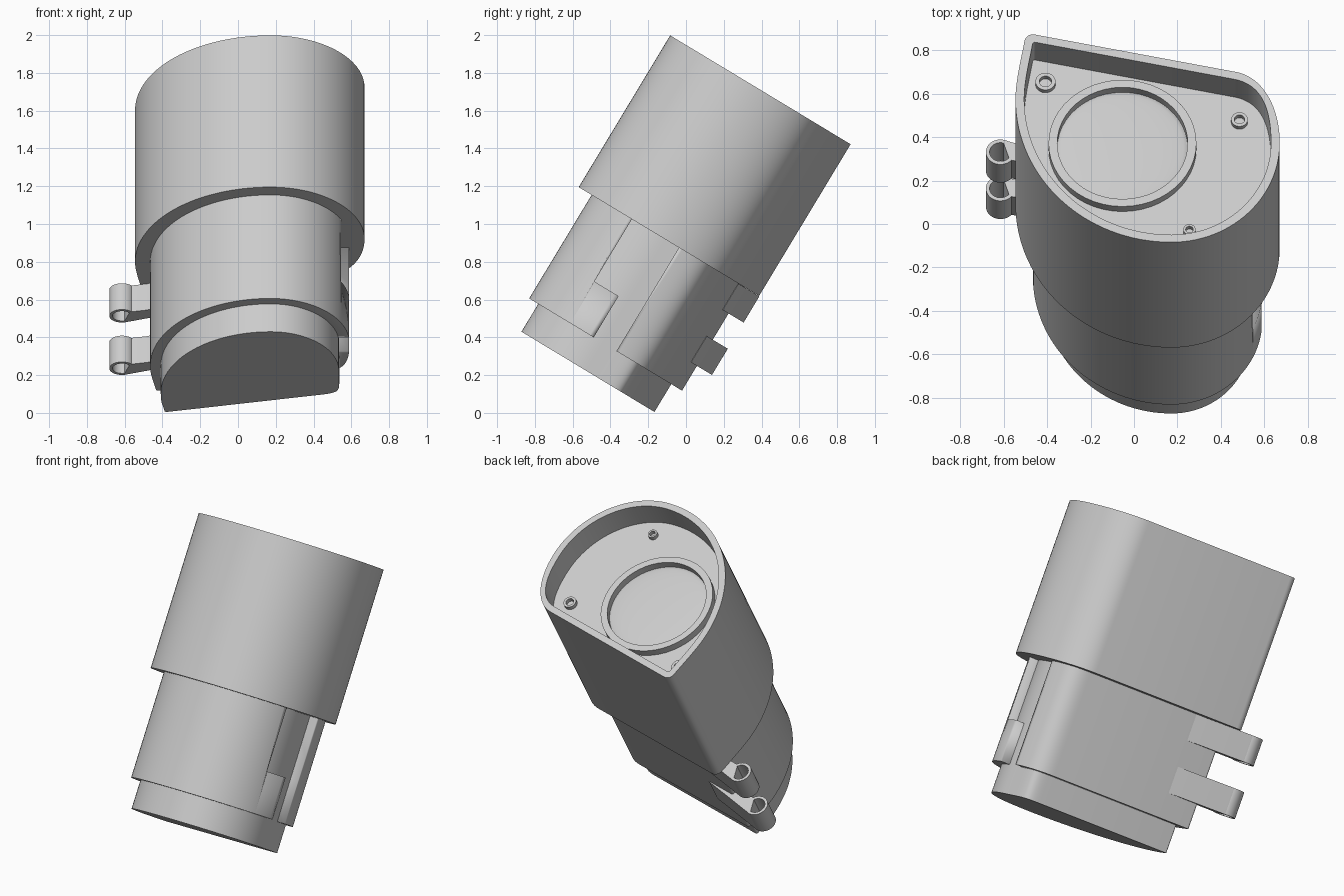
import bpy, bmesh, math
from mathutils import Matrix, Vector

if "Cube" in bpy.data.objects:
    bpy.data.objects.remove(bpy.data.objects["Cube"])

grey = bpy.data.materials.new("plain grey")
grey.use_nodes = True
GREY = (0.6, 0.6, 0.6, 1)
grey.diffuse_color = GREY
grey.node_tree.nodes["Principled BSDF"].inputs["Base Color"].default_value = GREY

# The whole housing leans backwards
TILT = Matrix.Rotation(math.radians(-31.1), 4, 'X')


def bezier(a, b, c, d, n):
    """Points of a cubic curve, without its last point."""
    out = []
    for i in range(n):
        t = i / n
        s = 1 - t
        out.append(a * s**3 + b * (3 * s * s * t) + c * (3 * s * t * t) + d * t**3)
    return out


def outline(inset, rounding):
    """Lopsided D section: flat back, sharp back corner, full curved front."""
    V = Vector
    along = V((0.977, -0.2145))
    inward = V((-0.2145, -0.977))
    up = V((0.15, 0.99))
    corner = V((-0.497 + 0.81 * inset, 0.02 - 1.2 * inset))
    left = V((-0.545 + inset, -0.335))
    front = V((0.172, -1.104 + inset))
    right = V((0.67 - inset, -0.57))
    back = V((0.47, -0.19)) + inward * inset
    c0, c1 = corner - up * rounding, corner + along * rounding
    k = 0.5523
    dx, dy = V((1, 0)), V((0, 1))
    pts = bezier(left, left - dy * k * (left.y - front.y),
                 front - dx * k * (front.x - left.x), front, 32)
    pts += bezier(front, front + dx * k * (right.x - front.x),
                  right - dy * k * (right.y - front.y), right, 28)
    pts += bezier(right, right + dy * 0.2, back + along * 0.12, back, 20)
    pts += [back]
    pts += bezier(c1, c1.lerp(corner, 0.6), c0.lerp(corner, 0.6), c0, 6)
    pts += bezier(c0, c0 - up * 0.08, left + dy * 0.1, left, 10)
    return pts


def circle(x, y, r, n=48):
    return [Vector((x + r * math.cos(2 * math.pi * i / n),
                    y + r * math.sin(2 * math.pi * i / n))) for i in range(n)]


def loft(name, rings, closed=False):
    """Skin a list of (section, height); closed joins the last ring to the first."""
    bm = bmesh.new()
    loops = [[bm.verts.new((p.x, p.y, h)) for p in pts] for pts, h in rings]
    pairs = list(zip(loops, loops[1:]))
    if closed:
        pairs.append((loops[-1], loops[0]))
    else:
        bm.faces.new(loops[0][::-1])
        bm.faces.new(loops[-1])
    for a, b in pairs:
        for i in range(len(a)):
            j = (i + 1) % len(a)
            bm.faces.new((a[i], a[j], b[j], b[i]))
    bmesh.ops.recalc_face_normals(bm, faces=bm.faces)
    mesh = bpy.data.meshes.new(name)
    bm.to_mesh(mesh)
    bm.free()
    ob = bpy.data.objects.new(name, mesh)
    bpy.context.collection.objects.link(ob)
    mesh.materials.append(grey)
    ob.matrix_world = TILT
    bpy.ops.object.select_all(action='DESELECT')
    ob.select_set(True)
    bpy.context.view_layer.objects.active = ob
    bpy.ops.object.shade_smooth_by_angle(angle=math.radians(30))
    return ob


def tube(name, x, y, r_out, r_in, low, high):
    o, i = circle(x, y, r_out), circle(x, y, r_in)
    return loft(name, [(o, low), (o, high), (i, high), (i, low)], closed=True)


def rect(x0, x1, y0, y1):
    return [Vector(p) for p in ((x0, y0), (x1, y0), (x1, y1), (x0, y1))]


BASE, STEP, RIM, FLOOR, TOP = -0.082, 0.09, 0.73, 1.51, 1.668

# Upper cup with a recessed floor
outer, inner = outline(0, 0.045), outline(0.04, 0.012)
loft("upper_cup", [(outer, RIM), (outer, TOP), (inner, TOP), (inner, FLOOR)])

# Inner plug, also seen through the side slot
plug = outline(0.136, 0.012)
loft("inner_plug", [(plug, BASE), (plug, RIM + 0.01)])

# Middle sleeve with a stepped slot on its left side
sleeve_section = outline(0.08, 0.015)
sleeve = loft("middle_sleeve", [(sleeve_section, STEP), (sleeve_section, RIM)])
for name, y0, low, high in (("slot_upper_cutter", -0.775, 0.345, 0.8),
                            ("slot_lower_cutter", -0.625, 0.0, 0.5)):
    section = rect(0.42, 0.8, y0, -0.484)
    cutter = loft(name, [(section, low), (section, high)])
    cutter.hide_render = True
    cutter.hide_viewport = True
    mod = sleeve.modifiers.new(name, 'BOOLEAN')
    mod.operation = 'DIFFERENCE'
    mod.solver = 'EXACT'
    mod.object = cutter
bpy.context.view_layer.update()
cut_mesh = bpy.data.meshes.new_from_object(
    sleeve.evaluated_get(bpy.context.evaluated_depsgraph_get()))
sleeve.modifiers.clear()
sleeve.data = cut_mesh
for ob in [o for o in bpy.data.objects if o.name.endswith("cutter")]:
    bpy.data.objects.remove(ob)

# Raised lens ring and shallow domed lens
LX, LY = -0.053, -0.504
tube("lens_ring", LX, LY, 0.34, 0.30, FLOOR - 0.01, FLOOR + 0.045)
loft("lens", [(circle(LX, LY, 0.302 * math.cos(a)), FLOOR - 0.004 + 0.022 * math.sin(a))
              for a in [i * math.pi / 17 for i in range(9)]])

# Screw bosses on the cup floor
for i, (x, y, r) in enumerate(((-0.407, -0.16, 0.046), (0.485, -0.364, 0.038),
                               (0.255, -0.955, 0.028))):
    tube(f"screw_boss_{i + 1}", x, y, r, r * 0.62, FLOOR - 0.01, FLOOR + 0.025)

# Hinge barrels and their arms on the right back edge
arm = [Vector(p) for p in ((-0.605, 0.012), (-0.57, 0.002), (-0.24, -0.115),
                           (-0.38, -0.16), (-0.48, -0.115), (-0.572, -0.095))]
for label, low, high in (("lower", 0.243, 0.405), ("upper", 0.567, 0.729)):
    tube(f"hinge_barrel_{label}", -0.614, -0.053, 0.067, 0.05, low, high)
    loft(f"hinge_arm_{label}", [(arm, low), (arm, high)])
